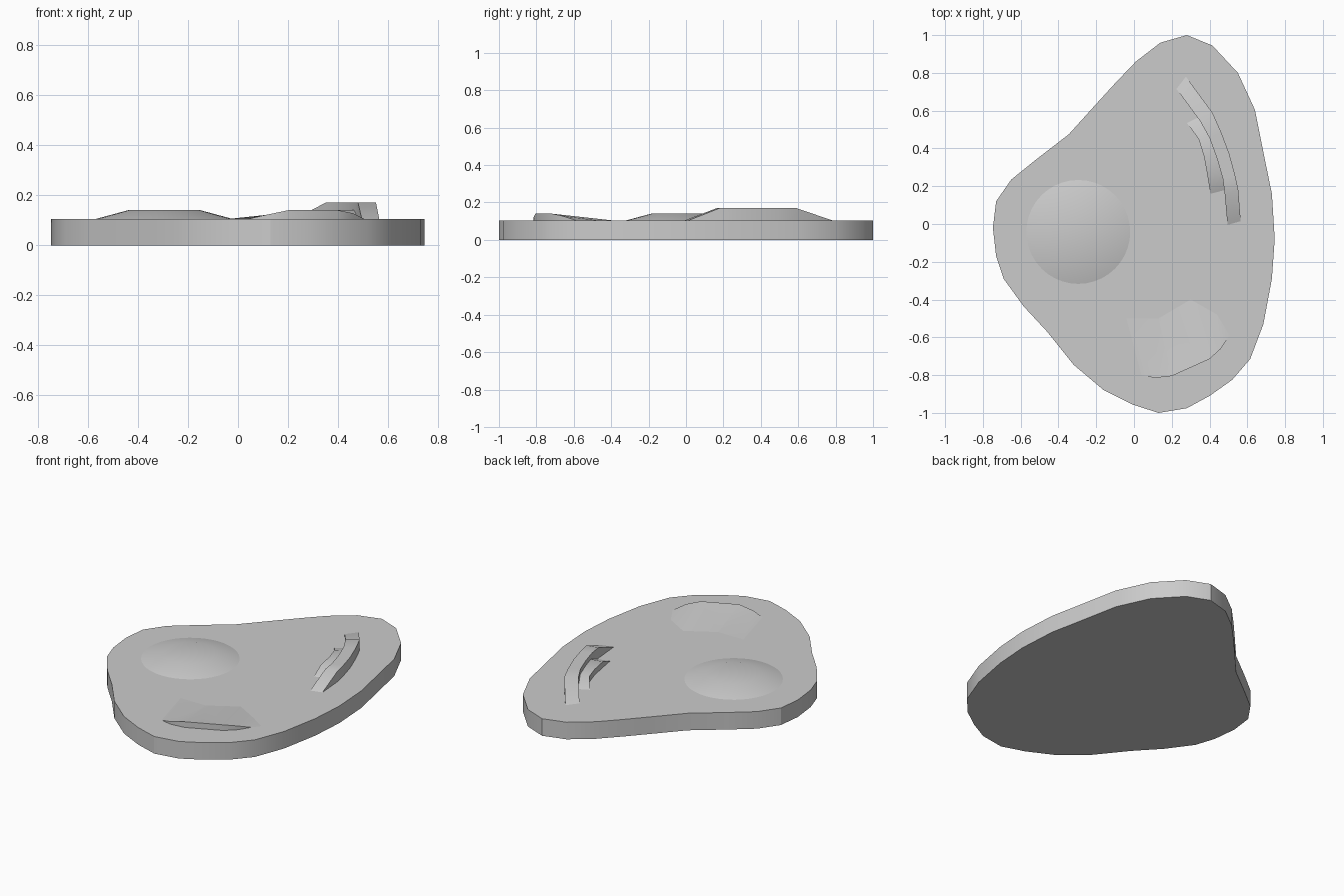
import bpy, bmesh, math

TOP = 0.105   # height of the plate
SINK = 0.09   # underside of raised parts, buried in the plate


def finish(name, bm):
    bmesh.ops.recalc_face_normals(bm, faces=bm.faces)
    mesh = bpy.data.meshes.new(name)
    bm.to_mesh(mesh)
    bm.free()
    obj = bpy.data.objects.new(name, mesh)
    bpy.context.collection.objects.link(obj)
    bpy.ops.object.select_all(action='DESELECT')
    obj.select_set(True)
    bpy.context.view_layer.objects.active = obj
    bpy.ops.object.shade_smooth_by_angle(angle=math.radians(25))
    return obj


def strip(name, rows):
    """Closed strip; each row is (xa, ya, za, xb, yb, zb)."""
    bm = bmesh.new()
    loops = []
    for xa, ya, za, xb, yb, zb in rows:
        loops.append([bm.verts.new(p) for p in (
            (xa, ya, za), (xb, yb, zb), (xb, yb, SINK), (xa, ya, SINK))])
    for p, q in zip(loops, loops[1:]):
        for i in range(4):
            j = (i + 1) % 4
            bm.faces.new((p[i], p[j], q[j], q[i]))
    bm.faces.new(loops[0])
    bm.faces.new(loops[-1])
    return finish(name, bm)


# Plate: rounded triangular outline, extruded
outline = [
    (0.28, 1.0), (0.415, 0.945), (0.55, 0.80), (0.64, 0.605), (0.69, 0.355),
    (0.73, 0.16), (0.745, -0.08), (0.73, -0.29), (0.685, -0.53),
    (0.615, -0.715), (0.52, -0.825), (0.40, -0.91), (0.28, -0.975),
    (0.13, -1.0), (-0.01, -0.955), (-0.16, -0.88), (-0.32, -0.745),
    (-0.46, -0.57), (-0.585, -0.435), (-0.69, -0.29), (-0.73, -0.17),
    (-0.747, -0.02), (-0.73, 0.12), (-0.65, 0.235), (-0.52, 0.34),
    (-0.345, 0.475), (-0.205, 0.63), (-0.10, 0.745), (0.01, 0.86),
    (0.14, 0.96)]
bm = bmesh.new()
base = bm.faces.new([bm.verts.new((x, y, 0)) for x, y in outline])
ext = bmesh.ops.extrude_face_region(bm, geom=[base], use_keep_orig=True)
bmesh.ops.translate(bm, vec=(0, 0, TOP), verts=[
    v for v in ext['geom'] if isinstance(v, bmesh.types.BMVert)])
finish("plate", bm)

# Round mound: low truncated cone
bm = bmesh.new()
bmesh.ops.create_cone(bm, cap_ends=True, segments=40, radius1=0.275,
                      radius2=0.145, depth=0.14 - TOP)
bmesh.ops.translate(bm, vec=(-0.295, -0.042, (0.14 + TOP) / 2), verts=bm.verts)
finish("round_mound", bm)

# Tall curved ridge with a ramp at each end
strip("outer_ridge", [
    (0.225, 0.715, TOP, 0.275, 0.78, TOP),
    (0.35, 0.545, 0.17, 0.415, 0.59, 0.17),
    (0.40, 0.455, 0.17, 0.46, 0.49, 0.17),
    (0.44, 0.345, 0.17, 0.505, 0.37, 0.17),
    (0.47, 0.24, 0.17, 0.535, 0.26, 0.17),
    (0.48, 0.165, 0.17, 0.552, 0.18, 0.17),
    (0.495, -0.005, TOP, 0.565, 0.015, TOP)])

# Lower curved ridge lying against it
strip("inner_ridge", [
    (0.28, 0.535, TOP, 0.36, 0.575, TOP),
    (0.342, 0.45, 0.14, 0.408, 0.482, 0.14),
    (0.37, 0.36, 0.14, 0.443, 0.385, 0.14),
    (0.39, 0.25, 0.14, 0.472, 0.265, 0.14),
    (0.405, 0.16, TOP, 0.482, 0.18, TOP)])

# Wedge rising to a curved lip near the front
strip("front_lip", [
    (-0.04, -0.50, TOP, 0.04, -0.80, TOP),
    (0.13, -0.50, TOP, 0.11, -0.815, 0.121),
    (0.13, -0.50, TOP, 0.20, -0.805, 0.14),
    (0.30, -0.40, TOP, 0.40, -0.715, 0.14),
    (0.44, -0.48, TOP, 0.46, -0.66, 0.128),
    (0.54, -0.545, TOP, 0.505, -0.59, TOP)])

bpy.ops.object.select_all(action='DESELECT')
